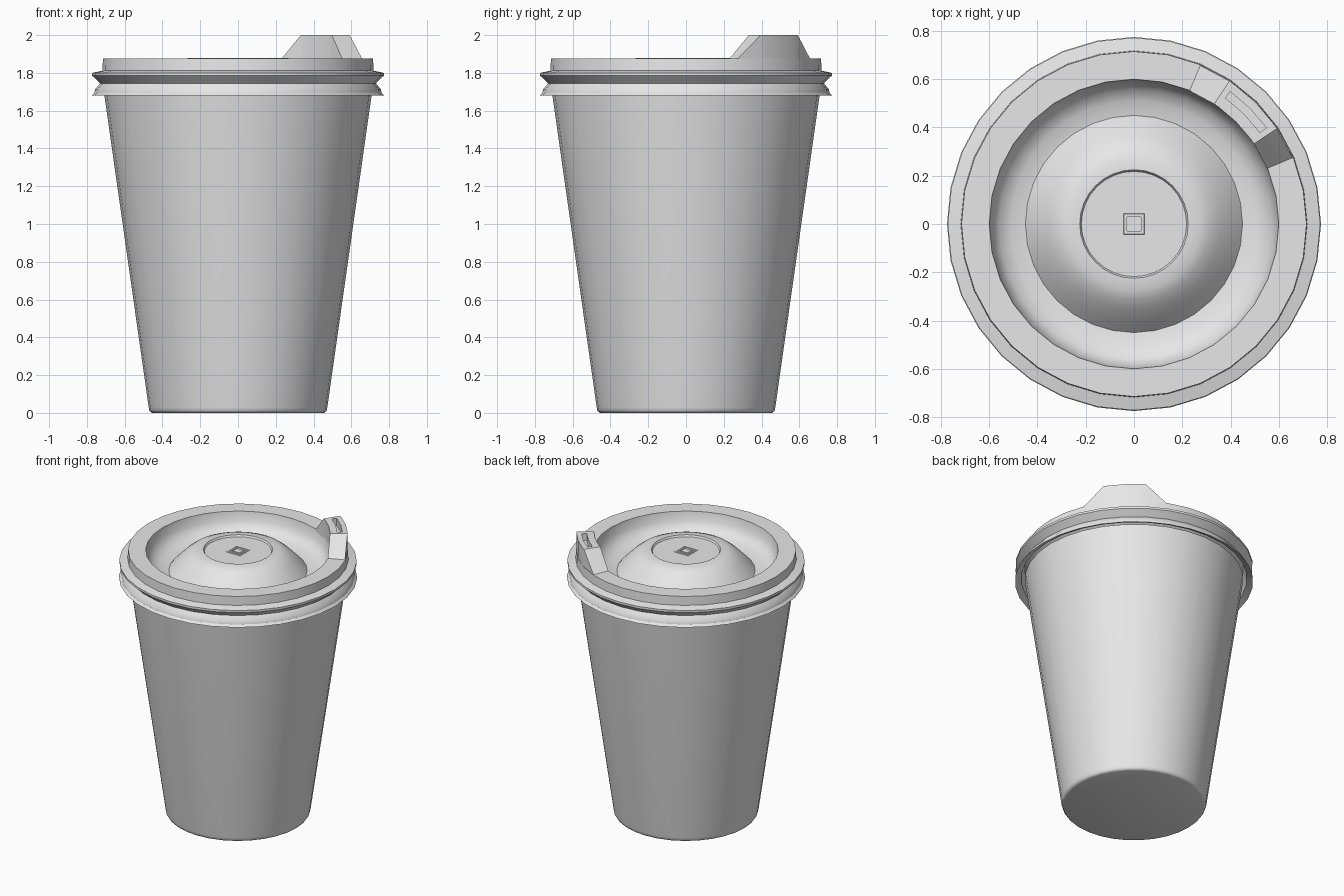
import bpy, bmesh
from math import cos, sin, radians, pi, sqrt

cube = bpy.data.objects.get("Cube")
if cube:
    bpy.data.objects.remove(cube, do_unlink=True)

# Single plain grey for the whole model
grey = bpy.data.materials.new("plain grey")
grey.use_nodes = True
grey.diffuse_color = (0.8, 0.8, 0.8, 1)
grey.node_tree.nodes["Principled BSDF"].inputs["Base Color"].default_value = (0.8, 0.8, 0.8, 1)


def finish(bm, name, angle):
    """Turn a bmesh into a named, shaded object."""
    bmesh.ops.recalc_face_normals(bm, faces=bm.faces)
    mesh = bpy.data.meshes.new(name)
    bm.to_mesh(mesh)
    bm.free()
    mesh.materials.append(grey)
    obj = bpy.data.objects.new(name, mesh)
    bpy.context.collection.objects.link(obj)
    bpy.ops.object.select_all(action='DESELECT')
    obj.select_set(True)
    bpy.context.view_layer.objects.active = obj
    bpy.ops.object.shade_smooth_by_angle(angle=radians(angle))
    return obj


def lathe(name, profile, sides=32, turn=0.0, angle=30):
    """Revolve (radius, height) points around z; ends may lie on the axis."""
    bm = bmesh.new()
    rings = []
    for r, z in profile:
        if r == 0:
            rings.append([bm.verts.new((0, 0, z))] * sides)
        else:
            steps = [turn + 2 * pi * i / sides for i in range(sides)]
            rings.append([bm.verts.new((r * cos(a), r * sin(a), z)) for a in steps])
    for low, high in zip(rings, rings[1:]):
        for i in range(sides):
            j = (i + 1) % sides
            corners = [low[i], low[j], high[j], high[i]]
            bm.faces.new(list(dict.fromkeys(corners)))
    return finish(bm, name, angle)


# Tapered cup with a rounded foot and hollow inside
lathe("cup_body", [
    (0, 0), (0.452, 0), (0.463, 0.004), (0.47, 0.014), (0.473, 0.03),
    (0.71, 1.7), (0.69, 1.7), (0.455, 0.04), (0, 0.04)], angle=40)

# Lid: snap skirt, rim, sunken bowl and central dome
lathe("lid", [
    (0, 1.7), (0.6, 1.7), (0.712, 1.78), (0.735, 1.7),                # underside
    (0.775, 1.68), (0.76, 1.695), (0.757, 1.712), (0.73, 1.745),      # skirt
    (0.772, 1.785), (0.772, 1.8), (0.718, 1.812), (0.715, 1.875),     # bead and rim
    (0.6, 1.875), (0.59, 1.81), (0.56, 1.765), (0.51, 1.74), (0.45, 1.73),  # bowl
    (0.41, 1.775), (0.36, 1.825), (0.315, 1.86), (0.275, 1.877),      # dome
    (0.225, 1.88), (0.218, 1.868), (0, 1.868)])

# Square vent at the middle of the lid
lathe("vent_square", [(r * sqrt(2), z) for r, z in [
    (0, 1.868), (0.028, 1.868), (0.03, 1.877), (0.042, 1.877),
    (0.044, 1.871), (0.055, 1.871), (0.056, 1.866)]], sides=4, turn=pi / 4)

# Drinking spout: polar grid with ramped ends, centred on the back left
bm = bmesh.new()
angles = [-22.5, -11.25, -9, 0, 9, 11.25, 22.5]
radii = [0.598, 0.645, 0.678, 0.712]


def spout_vert(a, r):
    t = radians(45 + a)
    return bm.verts.new((r * cos(t), r * sin(t), 1.873 if abs(a) > 20 else 2.0))


grid = [[spout_vert(a, r) for r in radii] for a in angles]
slot = []
for i in range(len(angles) - 1):
    for j in range(len(radii) - 1):
        f = bm.faces.new((grid[i][j], grid[i][j + 1], grid[i + 1][j + 1], grid[i + 1][j]))
        if j == 1 and abs(angles[i] + angles[i + 1]) < 10:
            slot.append(f)

# Walls going down into the lid
edges = [e for e in bm.edges if e.is_boundary]
walls = bmesh.ops.extrude_edge_only(bm, edges=edges)["geom"]
for v in walls:
    if isinstance(v, bmesh.types.BMVert):
        v.co.z = 1.77

# Sunken drinking slot
sunk = bmesh.ops.extrude_face_region(bm, geom=slot)["geom"]
bmesh.ops.translate(bm, vec=(0, 0, -0.05),
                    verts=[v for v in sunk if isinstance(v, bmesh.types.BMVert)])
bmesh.ops.delete(bm, geom=slot, context='FACES_ONLY')
bmesh.ops.holes_fill(bm, edges=[e for e in bm.edges if e.is_boundary], sides=0)
finish(bm, "spout", 30)
